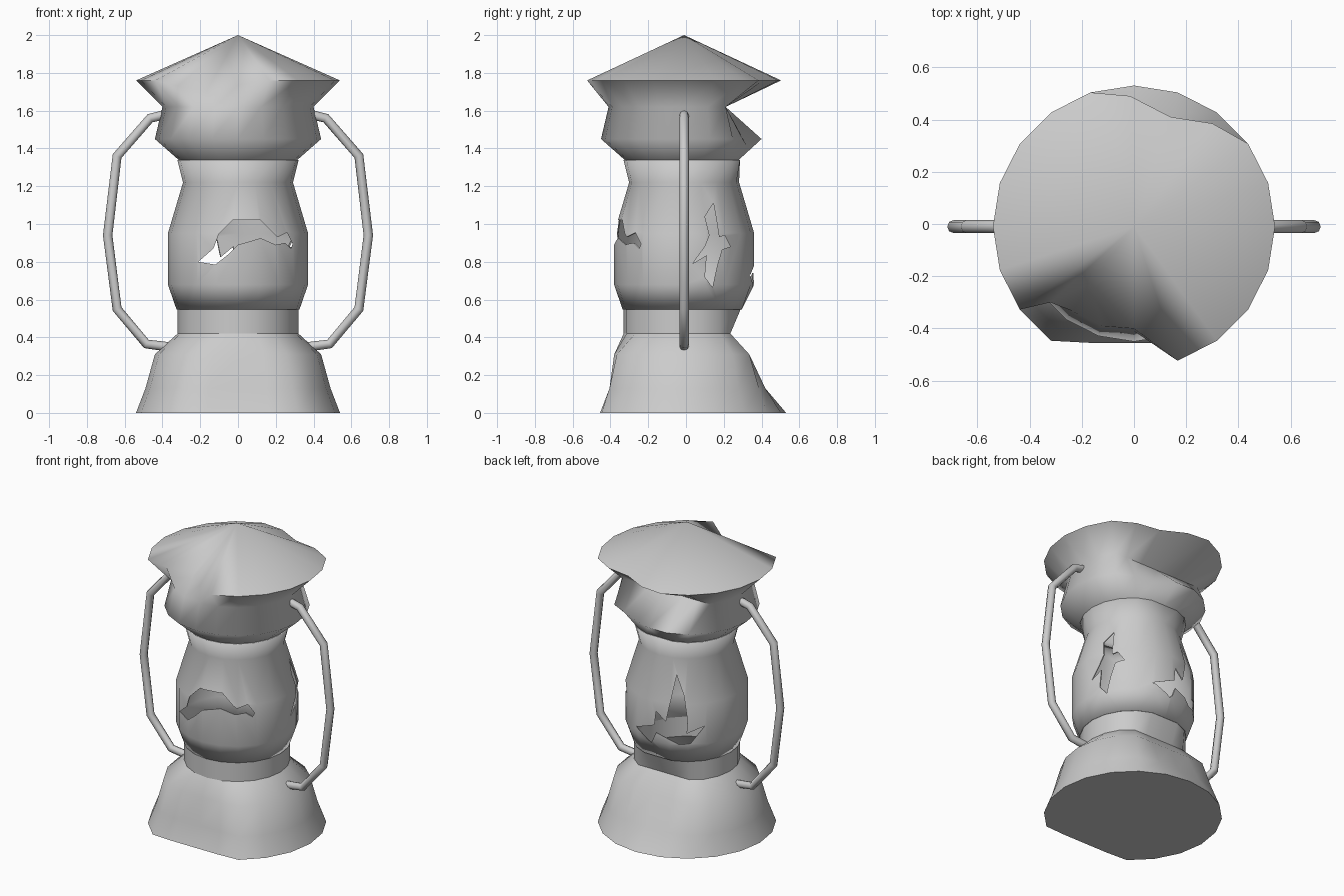
import bpy, bmesh, math
from mathutils import Vector

if "Cube" in bpy.data.objects:
    bpy.data.objects.remove(bpy.data.objects["Cube"])

SIDES, CY = 20, -0.01


def finish(name, bm, angle):
    bmesh.ops.recalc_face_normals(bm, faces=bm.faces)
    me = bpy.data.meshes.new(name)
    bm.to_mesh(me)
    bm.free()
    ob = bpy.data.objects.new(name, me)
    bpy.context.collection.objects.link(ob)
    bpy.ops.object.select_all(action='DESELECT')
    ob.select_set(True)
    bpy.context.view_layer.objects.active = ob
    if angle:
        bpy.ops.object.shade_smooth_by_angle(angle=math.radians(angle))
    return ob


def lathe(name, rings, moved=None, apex=None, bottom=False, angle=60):
    """Rings are (radius, z, front limit, back limit); the limits flatten dents."""
    bm, loops = bmesh.new(), []
    for i, (r, z, lo, hi) in enumerate(rings):
        loop = []
        for k in range(SIDES):
            a = 2 * math.pi * k / SIDES
            y = min(max(r * math.sin(a) + CY, lo), hi)
            co = (moved or {}).get((i, k), (r * math.cos(a), y, z))
            loop.append(bm.verts.new(co))
        loops.append(loop)
    for a, b in zip(loops, loops[1:]):
        for k in range(SIDES):
            n = (k + 1) % SIDES
            bm.faces.new((a[k], a[n], b[n], b[k]))
    if bottom:
        bm.faces.new(loops[0][::-1])
    if apex:
        tip = bm.verts.new((0, CY, apex))
        for k in range(SIDES):
            bm.faces.new((loops[-1][k], loops[-1][(k + 1) % SIDES], tip))
    return finish(name, bm, angle)


def hole_cutter(name, outline, right, outward):
    """Prism with a jagged outline (u, z), reaching outward from the lamp axis."""
    bm = bmesh.new()
    right, outward = Vector(right), Vector(outward)
    near, far = [[bm.verts.new(right * u + outward * d + Vector((0, 0, z)))
                  for u, z in outline] for d in (0.1, 0.7)]
    bm.faces.new(near)
    bm.faces.new(far[::-1])
    for i in range(len(near)):
        j = (i + 1) % len(near)
        bm.faces.new((near[i], near[j], far[j], far[i]))
    ob = finish(name, bm, None)
    ob.hide_render = True
    ob.hide_set(True)
    return ob


# Base, dented at front and back
lathe("base", [(0.54, 0, -0.455, 1), (0.49, 0.13, -0.405, 0.42),
               (0.44, 0.31, -0.38, 0.335), (0.32, 0.42, -1, 0.235)], bottom=True)

# Collar under the glass
lathe("collar", [(0.32, 0.42, -1, 0.235), (0.32, 0.55, -1, 0.29)])

# Cap with crumpled brim and pushed-in back
brim_dents = {(3, 13): (-0.32, -0.30, 1.73), (3, 14): (-0.165, -0.225, 1.705),
              (3, 15): (0, -0.40, 1.735), (3, 5): (-0.015, 0.49, 1.76),
              (3, 4): (0.14, 0.41, 1.76), (3, 3): (0.30, 0.385, 1.76),
              (1, 3): (0.25, 0.30, 1.45), (1, 4): (0.13, 0.32, 1.42)}
lathe("cap", [(0.315, 1.34, -1, 0.28), (0.44, 1.45, -1, 0.40),
              (0.40, 1.62, -1, 0.21), (0.54, 1.76, -1, 1)],
      brim_dents, apex=2.0, angle=80)

# Thin glass with three broken openings
glass = lathe("glass", [(0.32, 0.55, -1, 0.29), (0.365, 0.68, -1, 1),
                        (0.365, 0.95, -1, 1), (0.285, 1.22, -1, 1),
                        (0.315, 1.34, -1, 0.28)])
solid = glass.modifiers.new("thickness", 'SOLIDIFY')
solid.thickness, solid.offset = 0.006, -1

front_hole = [(-0.21, 0.80), (-0.12, 0.785), (-0.05, 0.84), (0, 0.89), (0.12, 0.925),
              (0.2, 0.89), (0.25, 0.90), (0.28, 0.87), (0.29, 0.895), (0.26, 0.955),
              (0.21, 0.93), (0.12, 1.02), (-0.03, 1.02), (-0.1, 0.95), (-0.13, 0.87)]
right_hole = [(0.145, 1.11), (0.10, 1.04), (0.125, 0.94), (0.10, 0.88), (0.035, 0.79),
              (0.11, 0.835), (0.10, 0.72), (0.14, 0.665), (0.165, 0.78), (0.19, 0.865),
              (0.235, 0.88), (0.205, 0.94), (0.175, 0.93), (0.16, 1.03)]
back_hole = [(-0.30, 0.73), (-0.21, 0.66), (-0.18, 0.74), (-0.10, 0.71), (-0.04, 0.68),
             (0.03, 0.69), (0.115, 0.80), (0.005, 0.757), (0.01, 0.845), (-0.01, 1.0),
             (-0.055, 1.12), (-0.10, 0.93), (-0.12, 0.825), (-0.18, 0.88), (-0.19, 0.79)]
for name, outline, right, out in (
        ("front_hole_cutter", front_hole, (1, 0, 0), (0, -1, 0)),
        ("right_hole_cutter", right_hole, (0, 1, 0), (1, 0, 0)),
        ("back_hole_cutter", back_hole, (-0.82, -0.57, 0), (-0.57, 0.82, 0))):
    cut = glass.modifiers.new(name, 'BOOLEAN')
    cut.operation, cut.solver = 'DIFFERENCE', 'EXACT'
    cut.object = hole_cutter(name, outline, right, out)

# Bent wire handles, one on each side
path = [(0.37, 0.35), (0.485, 0.365), (0.64, 0.55), (0.69, 0.94),
        (0.64, 1.36), (0.465, 1.56), (0.39, 1.578)]
for side, name in ((1, "right_handle"), (-1, "left_handle")):
    cu = bpy.data.curves.new(name, 'CURVE')
    cu.dimensions = '3D'
    cu.bevel_depth, cu.bevel_resolution, cu.use_fill_caps = 0.025, 2, True
    sp = cu.splines.new('POLY')
    sp.points.add(len(path) - 1)
    for p, (x, z) in zip(sp.points, path):
        p.co = (side * x, CY, z, 1)
    sp.use_smooth = True
    bpy.context.collection.objects.link(bpy.data.objects.new(name, cu))
